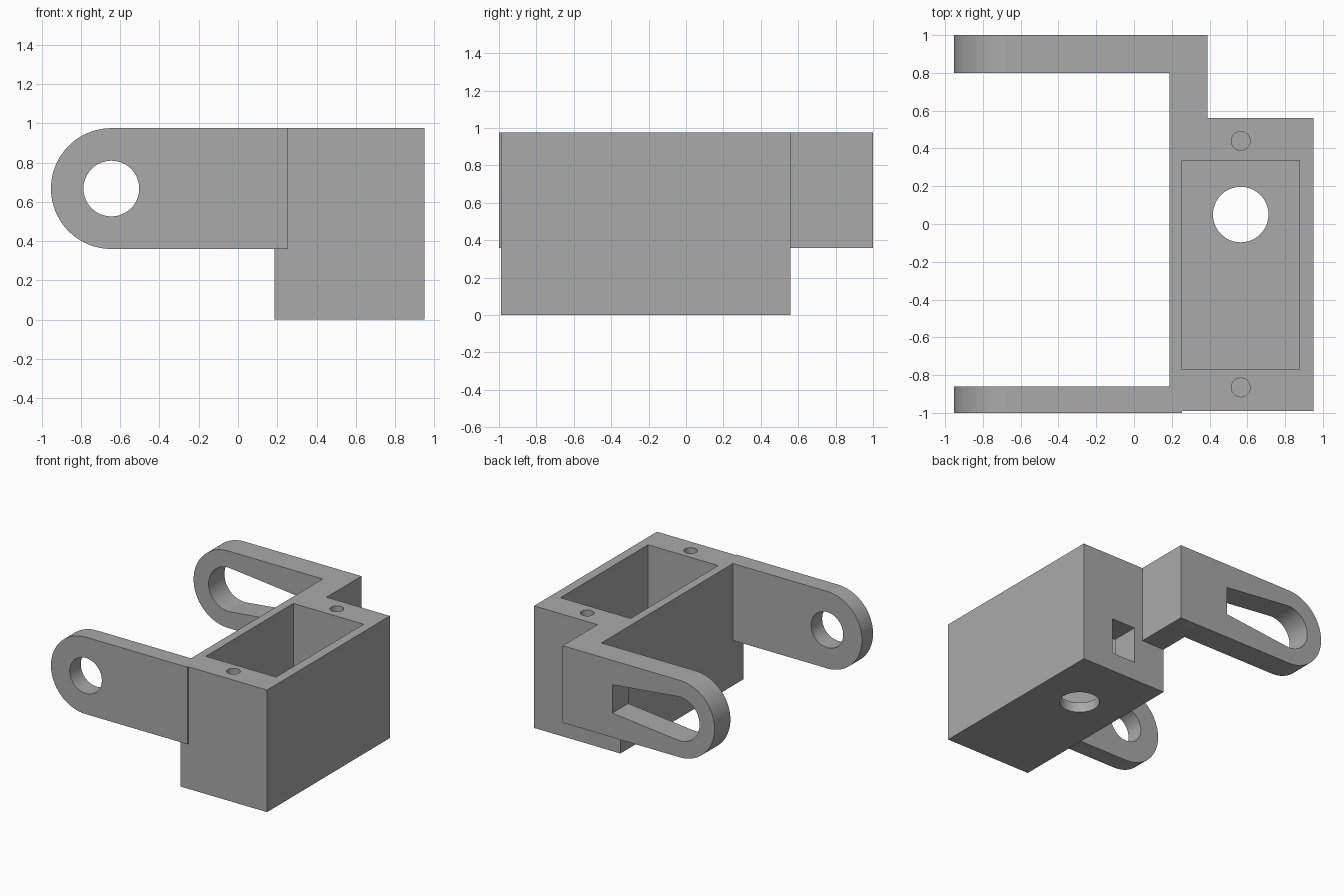
import bpy, bmesh
from math import sin, cos, radians
from mathutils import Vector

cube = bpy.data.objects.get("Cube")
if cube:
    bpy.data.objects.remove(cube, do_unlink=True)

grey = bpy.data.materials.new("matte_grey")
grey.use_nodes = True
colour = (0.4, 0.4, 0.4, 1)
grey.diffuse_color = colour
grey.node_tree.nodes["Principled BSDF"].inputs["Base Color"].default_value = colour


def prism(name, points, start, end, axis):
    """Extrude a 2D outline along z (outline in x, y) or y (outline in x, z)."""
    def place(a, b, h):
        return Vector((a, b, h)) if axis == "z" else Vector((a, h, b))
    bm = bmesh.new()
    face = bm.faces.new([bm.verts.new(place(a, b, start)) for a, b in points])
    extruded = bmesh.ops.extrude_face_region(bm, geom=[face])["geom"]
    moved = [v for v in extruded if isinstance(v, bmesh.types.BMVert)]
    bmesh.ops.translate(bm, verts=moved, vec=place(0, 0, end - start))
    bmesh.ops.recalc_face_normals(bm, faces=bm.faces)
    mesh = bpy.data.meshes.new(name)
    bm.to_mesh(mesh)
    bm.free()
    mesh.materials.append(grey)
    obj = bpy.data.objects.new(name, mesh)
    bpy.context.collection.objects.link(obj)
    return obj


def box(name, x0, x1, y0, y1, z0, z1):
    return prism(name, [(x0, y0), (x1, y0), (x1, y1), (x0, y1)], z0, z1, "z")


def arc(cx, cy, r, a0=0, a1=360, n=48):
    count = n if a1 - a0 == 360 else n + 1
    angles = [radians(a0 + (a1 - a0) * i / n) for i in range(count)]
    return [(cx + r * cos(a), cy + r * sin(a)) for a in angles]


def combine(target, other, operation):
    mod = target.modifiers.new(operation.lower(), "BOOLEAN")
    mod.operation = operation
    mod.solver = "EXACT"
    mod.object = other
    bpy.context.view_layer.objects.active = target
    bpy.ops.object.modifier_apply(modifier=mod.name)
    bpy.data.objects.remove(other, do_unlink=True)


TOP, ARM_LOW = 0.975, 0.36
PIVOT_X, PIVOT_Z = -0.645, (TOP + ARM_LOW) / 2
ARM_R = (TOP - ARM_LOW) / 2


def arm(name, x_end, y0, y1):
    outline = arc(PIVOT_X, PIVOT_Z, ARM_R, 90, 270) + [(x_end, ARM_LOW), (x_end, TOP)]
    return prism(name, outline, y0, y1, "y")


# Housing with two round-ended arms and the offset web behind it
bracket = box("motor_bracket", 0.187, 0.95, -0.99, 0.56, 0, TOP)
combine(bracket, arm("front_arm", 0.255, -1, -0.86), "UNION")
combine(bracket, box("rear_web", 0.187, 0.39, 0.5, 0.9, ARM_LOW, TOP), "UNION")
combine(bracket, arm("rear_arm", 0.39, 0.8, 1), "UNION")

# Open pocket, round floor hole and cable window in the back wall
combine(bracket, box("pocket", 0.255, 0.875, -0.77, 0.335, 0.08, 1.2), "DIFFERENCE")
combine(bracket, prism("floor_hole", arc(0.565, 0.05, 0.147), -0.1, 0.2, "z"), "DIFFERENCE")
combine(bracket, box("cable_window", 0.465, 0.675, 0.25, 0.7, 0.15, 0.44), "DIFFERENCE")

# Screw holes in the top rim
for y in (-0.865, 0.44):
    combine(bracket, prism("screw_hole", arc(0.565, y, 0.05, n=32), 0.65, 1.2, "z"), "DIFFERENCE")

# Pivot hole in the front arm, tapered slot in the rear arm
combine(bracket, prism("pivot_hole", arc(PIVOT_X, PIVOT_Z, 0.142), -1.1, -0.7, "y"), "DIFFERENCE")
slot = arc(PIVOT_X, PIVOT_Z, 0.175, 84, 276)
slot += [(-0.05, PIVOT_Z - 0.113), (-0.05, PIVOT_Z + 0.113)]
combine(bracket, prism("tapered_slot", slot, 0.7, 1.1, "y"), "DIFFERENCE")

bpy.ops.object.select_all(action="DESELECT")
bracket.select_set(True)
bpy.context.view_layer.objects.active = bracket
bpy.ops.object.shade_smooth_by_angle(angle=radians(30))
